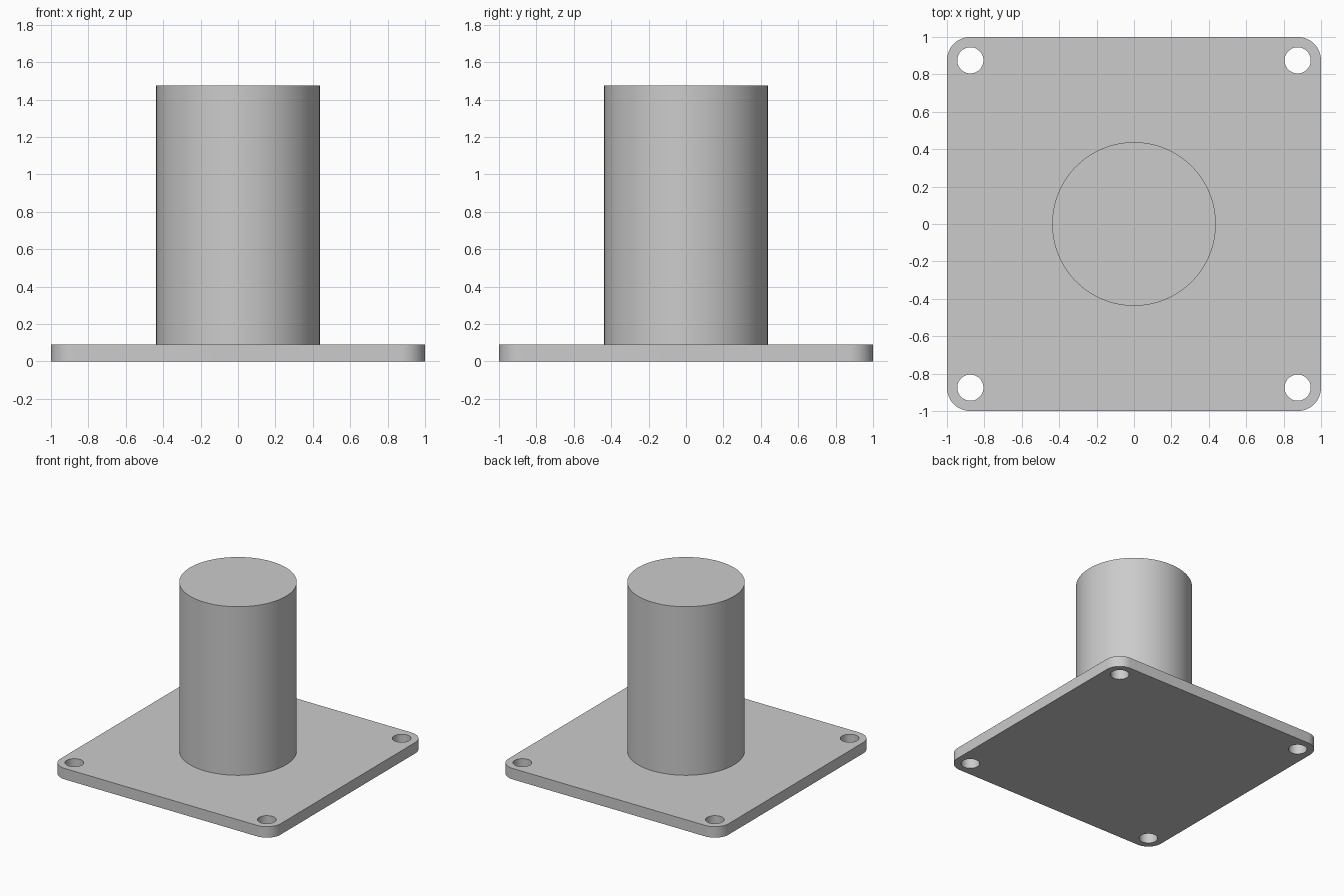
import bpy
import bmesh
from math import cos, sin, pi, radians

if "Cube" in bpy.data.objects:
    bpy.data.objects.remove(bpy.data.objects["Cube"], do_unlink=True)

PLATE_TOP = 0.09
POST_TOP = 1.475
POST_RADIUS = 0.4375
CORNER = 0.875          # centre of each corner arc and bolt hole
CORNER_RADIUS = 0.125
HOLE_RADIUS = 0.07

grey = bpy.data.materials.new("plain grey")
grey.use_nodes = True
grey.diffuse_color = (0.6, 0.6, 0.6, 1)
grey.node_tree.nodes["Principled BSDF"].inputs["Base Color"].default_value = (0.6, 0.6, 0.6, 1)


def activate(obj):
    bpy.ops.object.select_all(action='DESELECT')
    obj.select_set(True)
    bpy.context.view_layer.objects.active = obj


def finish(obj):
    activate(obj)
    bpy.ops.object.shade_smooth_by_angle(angle=radians(30))


def prism(name, outlines, bottom, top):
    """Extrude one or more closed outlines into a solid object."""
    bm = bmesh.new()
    for outline in outlines:
        base = bm.faces.new([bm.verts.new((x, y, bottom)) for x, y in outline])
        result = bmesh.ops.extrude_face_region(bm, geom=[base], use_keep_orig=True)
        for item in result["geom"]:
            if isinstance(item, bmesh.types.BMVert):
                item.co.z = top
    bmesh.ops.recalc_face_normals(bm, faces=bm.faces)
    mesh = bpy.data.meshes.new(name)
    bm.to_mesh(mesh)
    bm.free()
    mesh.materials.append(grey)
    obj = bpy.data.objects.new(name, mesh)
    bpy.context.collection.objects.link(obj)
    return obj


def arc(cx, cy, radius, start, sweep, points):
    return [(cx + radius * cos(start + sweep * i / points),
             cy + radius * sin(start + sweep * i / points)) for i in range(points + 1)]


def circle(cx, cy, radius, points):
    return arc(cx, cy, radius, 0, 2 * pi, points)[:-1]


# Square base plate with rounded corners
corners = [(1, 1), (-1, 1), (-1, -1), (1, -1)]
outline = []
for i, (sx, sy) in enumerate(corners):
    outline += arc(sx * CORNER, sy * CORNER, CORNER_RADIUS, i * pi / 2, pi / 2, 12)
plate = prism("base_plate", [outline], 0, PLATE_TOP)

# Four bolt holes through the corners
holes = [circle(sx * CORNER, sy * CORNER, HOLE_RADIUS, 40) for sx, sy in corners]
cutter = prism("bolt_hole_cutter", holes, -PLATE_TOP, 2 * PLATE_TOP)
cutter.hide_render = True
cut = plate.modifiers.new("bolt_holes", 'BOOLEAN')
cut.operation = 'DIFFERENCE'
cut.solver = 'EXACT'
cut.object = cutter
activate(plate)
bpy.ops.object.modifier_apply(modifier=cut.name)
bpy.data.objects.remove(cutter, do_unlink=True)
finish(plate)

# Solid round post, seated slightly into the plate
post = prism("post", [circle(0, 0, POST_RADIUS, 96)], PLATE_TOP / 2, POST_TOP)
finish(post)
